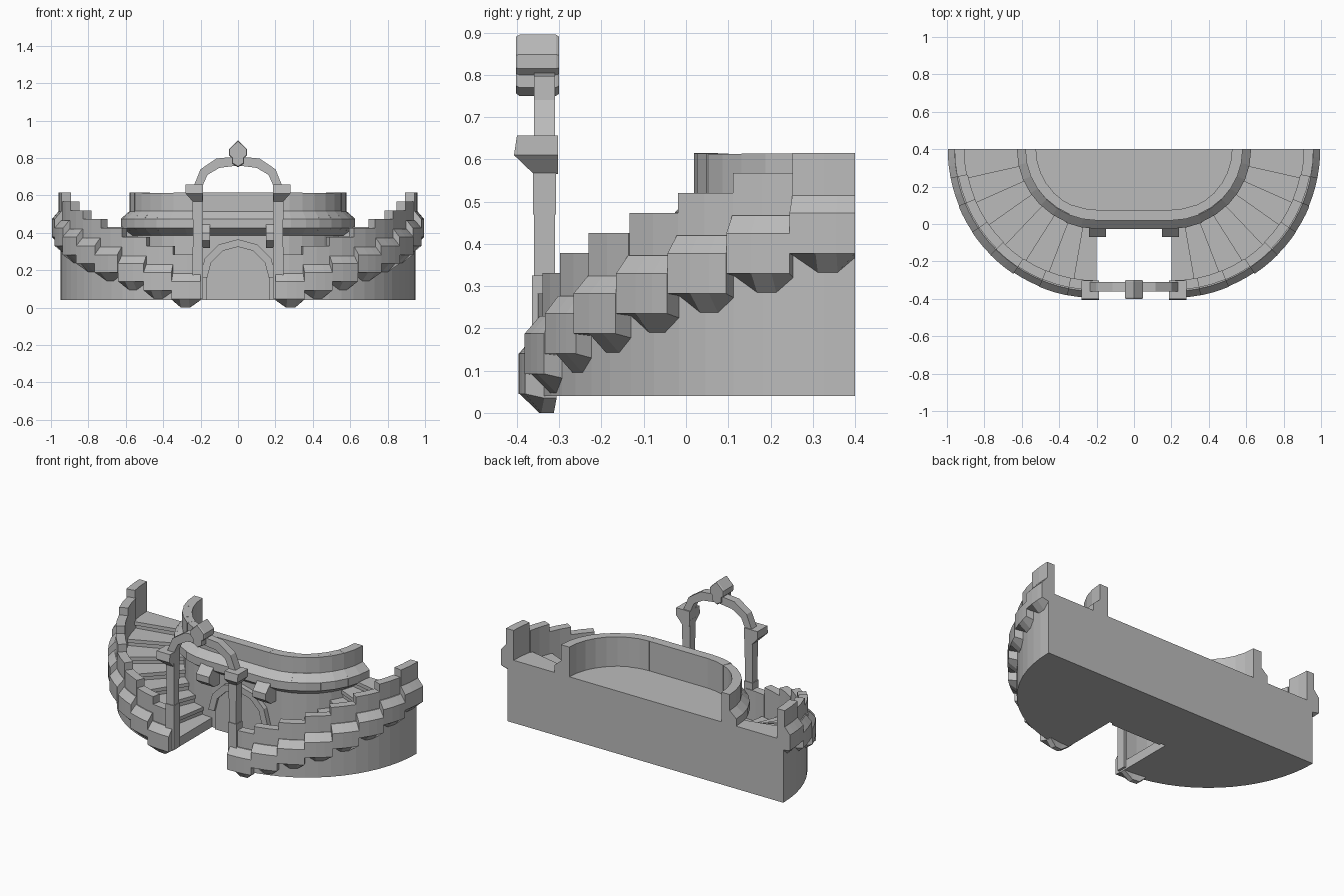
import bpy, bmesh, math, random
from mathutils import Vector

random.seed(4)
cube = bpy.data.objects.get("Cube")
if cube:
    bpy.data.objects.remove(cube, do_unlink=True)

stone = bpy.data.materials.new("grey stone")
stone.use_nodes = True
GREY = (0.5, 0.5, 0.5, 1)
stone.diffuse_color = GREY
stone.node_tree.nodes["Principled BSDF"].inputs["Base Color"].default_value = GREY

CX, CY = 0.2, 0.4          # centre of each quarter turn
COUNT = 8                  # steps per flight
RISE = 0.0475
STEP = math.pi / 2 / COUNT
GROUND = 0.04


def place(u, r, z):
    """Negative u runs along the straight front, positive u is an angle."""
    if u < 0:
        return Vector((CX + u, CY - r, z))
    return Vector((CX + r * math.sin(u), CY - r * math.cos(u), z))


def loft(bm, sections):
    """Closed solid through a row of equal cross-sections."""
    rows = [[bm.verts.new(p) for p in s] for s in sections]
    n = len(rows[0])
    for a, b in zip(rows, rows[1:]):
        for i in range(n):
            j = (i + 1) % n
            bm.faces.new((a[i], a[j], b[j], b[i]))
    bm.faces.new(rows[0])
    bm.faces.new(rows[-1][::-1])


def sweep(bm, profile, u0, u1, cuts=1):
    us = [u0 + (u1 - u0) * k / cuts for k in range(cuts + 1)]
    loft(bm, [[place(u, r, z) for r, z in profile] for u in us])


def box(bm, x0, x1, y0, y1, z0, z1):
    loft(bm, [[(x, y0, z0), (x, y1, z0), (x, y1, z1), (x, y0, z1)] for x in (x0, x1)])


def finish(bm, name, mirror=True):
    bmesh.ops.recalc_face_normals(bm, faces=bm.faces)
    mesh = bpy.data.meshes.new(name)
    bm.to_mesh(mesh)
    bm.free()
    mesh.materials.append(stone)
    obj = bpy.data.objects.new(name, mesh)
    bpy.context.collection.objects.link(obj)
    if mirror:
        obj.modifiers.new("Mirror", 'MIRROR').use_mirror_merge = False
    return obj


def rect(r0, r1, z0, z1):
    return [(r0, z0), (r1, z0), (r1, z1), (r0, z1)]


# Flights: solid wedges with overhanging treads
bm = bmesh.new()
for i in range(COUNT):
    top = 0.0975 + RISE * i
    sweep(bm, rect(0.35, 0.75, GROUND, top - 0.005), i * STEP, (i + 1) * STEP, 2)
    sweep(bm, rect(0.35, 0.73, top - 0.022, top),
          max(0, i * STEP - 0.025), (i + 1) * STEP)
finish(bm, "stair_flights")

# Outer stepped parapet: corbelled blocks with a thin upper wall
bm = bmesh.new()
for i in range(COUNT):
    b = RISE * i
    out = 0.8 + random.uniform(-0.006, 0.002)
    sections = []
    for t, drop in ((0, 0.04), (0.4, 0), (0.72, 0), (1, 0.035)):
        u = (i + t) * STEP
        profile = [(0.72, b + drop), (0.75, b + drop), (out, b + 0.045),
                   (out, b + 0.14), (0.76, b + 0.182), (0.72, b + 0.182)]
        sections.append([place(u, r, z) for r, z in profile])
    loft(bm, sections)
    jitter = random.uniform(-0.004, 0.003)
    sweep(bm, rect(0.705 + jitter, 0.757 + jitter, b + 0.08, b + 0.283),
          i * STEP, (i + 1) * STEP, 2)
finish(bm, "outer_parapet")

# Central terrace core
bm = bmesh.new()
rim = [place(k * STEP, 0.37, 0) for k in range(COUNT + 1)]
outline = [Vector((-p.x, p.y, 0)) for p in reversed(rim)] + rim
loft(bm, [[p + Vector((0, 0, z)) for p in outline] for z in (GROUND, 0.43)])
finish(bm, "terrace_core", mirror=False)

# Terrace parapet: corbel course and upper course
bm = bmesh.new()
spans = [(-CX, -0.0001)] + [(k * STEP, (k + 1) * STEP) for k in range(COUNT)]
for u0, u1 in spans:
    j = random.uniform(-0.004, 0.002)
    sweep(bm, [(0.34, 0.385), (0.37, 0.385), (0.425 + j, 0.425), (0.425 + j, 0.475),
               (0.38, 0.516), (0.34, 0.516)], u0, u1)
    sweep(bm, rect(0.325 - j, 0.38 + j, 0.42, 0.614 + j / 2), u0, u1)
finish(bm, "terrace_parapet")

# Blind doorway: rounded panel and surrounding voussoirs
bm = bmesh.new()


def door(a, r):
    return r * math.cos(a), GROUND + 0.12 + r * math.sin(a)


angles = [math.pi * k / 6 for k in range(7)]
panel = [door(a, 0.17) for a in angles] + [(-0.17, GROUND), (0.17, GROUND)]
loft(bm, [[(x, y, z) for x, z in panel] for y in (0.015, 0.05)])
finish(bm, "door_panel", mirror=False)

bm = bmesh.new()
for a, b in zip(angles, angles[1:]):
    quad = [door(a, 0.165), door(a, 0.205), door(b, 0.205), door(b, 0.165)]
    loft(bm, [[(x, y, z) for x, z in quad] for y in (0, 0.05)])
finish(bm, "door_surround", mirror=False)

# Brackets where the flights meet the terrace
bm = bmesh.new()
loft(bm, [[(x, 0.03, 0.32), (x, -0.02, 0.32), (x, -0.07, 0.36),
           (x, -0.07, 0.4), (x, -0.02, 0.45), (x, 0.03, 0.45)] for x in (0.15, 0.24)])
finish(bm, "corner_brackets")

# Gate columns and capitals
bm = bmesh.new()
for z0, z1, grow in ((0.05, 0.325, 0.004), (0.325, 0.47, 0), (0.47, 0.6, 0.002)):
    box(bm, 0.19 - grow, 0.24 + grow, -0.36 - grow, -0.31 + grow, z0, z1)
finish(bm, "gate_columns")

bm = bmesh.new()
loft(bm, [[(x0, y0, z), (x1, y0, z), (x1, -0.303, z), (x0, -0.303, z)]
          for x0, x1, y0, z in ((0.19, 0.24, -0.36, 0.565), (0.188, 0.28, -0.407, 0.61),
                                (0.188, 0.28, -0.4, 0.657))])
finish(bm, "gate_capitals")

# Gate arch
bm = bmesh.new()
inner = [(0.19, 0.65), (0.163, 0.71), (0.1, 0.747), (0, 0.76)]
outer = [(0.237, 0.65), (0.2, 0.74), (0.115, 0.797), (0, 0.808)]
loft(bm, [[(a[0], -0.36, a[1]), (b[0], -0.36, b[1]), (b[0], -0.31, b[1]), (a[0], -0.31, a[1])]
          for a, b in zip(inner, outer)])
finish(bm, "gate_arch")

# Diamond keystone
bm = bmesh.new()
gem = [(0, 0.75), (0.032, 0.77), (0.032, 0.8), (0.048, 0.815), (0.048, 0.848), (0, 0.895)]
ring = gem + [(-x, z) for x, z in reversed(gem[1:-1])]
loft(bm, [[(x * s, y, 0.83 + (z - 0.83) * s) for x, z in ring]
          for y, s in ((-0.402, 0.93), (-0.394, 1), (-0.308, 1), (-0.3, 0.93))])
finish(bm, "gate_keystone", mirror=False)
